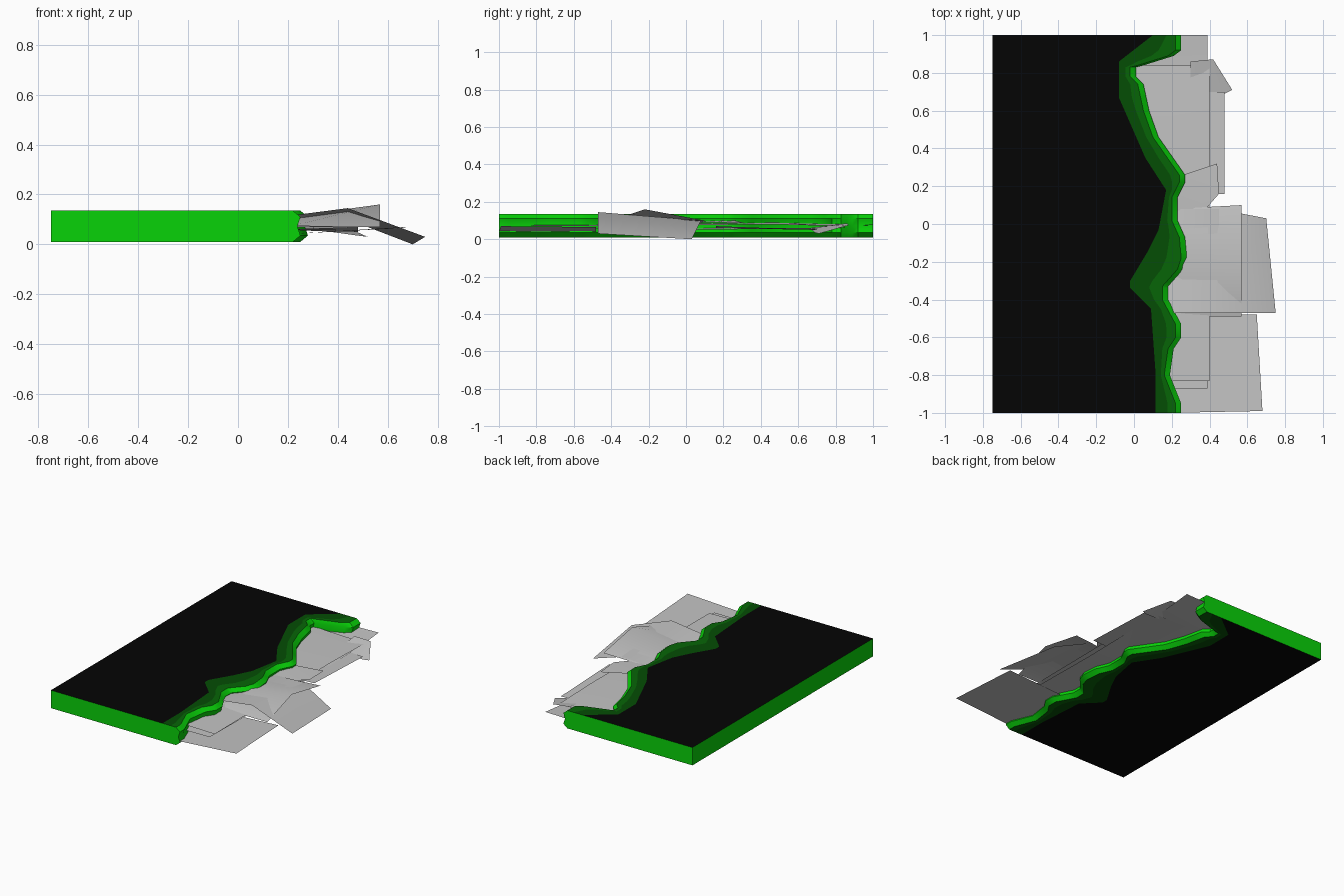
import bpy, math

old = bpy.data.objects.get("Cube")
if old:
    bpy.data.objects.remove(old, do_unlink=True)


def material(name, rgb):
    m = bpy.data.materials.new(name)
    m.use_nodes = True
    m.diffuse_color = (*rgb, 1)
    bsdf = m.node_tree.nodes["Principled BSDF"]
    bsdf.inputs["Base Color"].default_value = (*rgb, 1)
    bsdf.inputs["Roughness"].default_value = 0.8
    return m


black = material("black", (0.0015, 0.0015, 0.0015))
dark = material("dark green", (0.0015, 0.075, 0.0015))
mid = material("middle green", (0.002, 0.13, 0.002))
bright = material("bright green", (0.0025, 0.65, 0.0025))
grey = material("grey", (0.55, 0.55, 0.55))


def build(name, verts, faces, mats, slots, angle):
    """Mesh object with a material slot per face and smoothed soft edges."""
    me = bpy.data.meshes.new(name)
    me.from_pydata(verts, [], faces)
    for m in mats:
        me.materials.append(m)
    for poly, slot in zip(me.polygons, slots):
        poly.material_index = slot
    ob = bpy.data.objects.new(name, me)
    bpy.context.collection.objects.link(ob)
    bpy.context.view_layer.objects.active = ob
    ob.select_set(True)
    bpy.ops.object.shade_smooth_by_angle(angle=math.radians(angle))
    ob.select_set(False)


def sample(line, y):
    """x of a (y, x) polyline, ordered by falling y."""
    for (y0, x0), (y1, x1) in zip(line, line[1:]):
        if y0 >= y >= y1:
            return x0 + (x1 - x0) * (y0 - y) / (y0 - y1)
    return line[-1][1]


# Torn outline of the slab and the limit of its dark covering, as (y, x)
tear = [(1, .25), (.92, .25), (.89, .21), (.84, .05), (.83, .01), (.78, .01),
        (.74, .05), (.6, .08), (.46, .13), (.26, .27), (.22, .27), (.14, .23),
        (.02, .23), (-.07, .27), (-.18, .28), (-.24, .26), (-.33, .18),
        (-.4, .18), (-.53, .25), (-.6, .25), (-.66, .21), (-.8, .19),
        (-.95, .25), (-1, .25)]
cover = [(1, .10), (.86, -.08), (.67, -.08), (.35, .06), (.18, .17),
         (-.03, .13), (-.15, .07), (-.30, -.02), (-.34, -.02), (-.45, .09),
         (-.8, .115), (-1, .115)]

# Slab: a closed cross-section lofted along y
TOP, BOTTOM = .135, .01
rows = sorted({p[0] for p in tear + cover}, reverse=True)
verts = []
for y in rows:
    edge, inner = sample(tear, y), sample(cover, y)
    rim = edge - .03
    middle = inner + .6 * (rim - inner)
    verts += [(x, y, z) for x, z in (
        (-.75, TOP), (inner, TOP), (middle, TOP), (rim, TOP),
        (edge, TOP - .025), (edge - .012, .072), (edge, BOTTOM + .025),
        (rim, BOTTOM), (middle, BOTTOM), (inner, BOTTOM), (-.75, BOTTOM))]
column_mats = [0, 1, 2, 3, 3, 3, 3, 2, 1, 0, 3]
n = len(column_mats)
faces, slots = [], []
for r in range(len(rows) - 1):
    for c in range(n):
        d = (c + 1) % n
        faces.append((r * n + c, r * n + n + c, r * n + n + d, r * n + d))
        slots.append(column_mats[c])
last = (len(rows) - 1) * n
faces += [tuple(range(n)), tuple(last + c for c in reversed(range(n)))]
slots += [3, 3]
build("torn_slab", verts, faces, [black, dark, mid, bright], slots, 38)


def sheet(name, *strips):
    """Thin bent sheet through rows of points, front row first."""
    w = len(strips[0])
    pts = [p for s in strips for p in s]
    quads = [(r * w + c, r * w + c + 1, r * w + w + c + 1, r * w + w + c)
             for r in range(len(strips) - 1) for c in range(w - 1)]
    build(name, pts, quads, [grey], [0] * len(quads), 60)


# Loose sheets sticking out of the tear
sheet("long_lower_sheet",
      [(.17, -.87, .06), (.39, -.87, .062)],
      [(.17, 0, .06), (.39, 0, .05)],
      [(.0, .8, .06), (.39, .8, .06)],
      [(.0, 1, .07), (.39, 1, .08)])
sheet("long_upper_sheet",
      [(.17, -.83, .075), (.4, -.83, .07)],
      [(.17, 0, .085), (.4, 0, .075)],
      [(.1, .45, .09), (.4, .45, .08)],
      [(-.02, .84, .08), (.4, .84, .07)])
sheet("front_sheet",
      [(.18, -1, .04), (.68, -.99, .07)],
      [(.18, -.48, .04), (.65, -.48, .065)])
sheet("middle_sheet",
      [(.17, -.47, .11), (.44, -.47, .145), (.75, -.47, .03)],
      [(.2, .08, .09), (.44, .08, .1), (.70, .03, 0)])
sheet("middle_ridge_sheet",
      [(.2, -.49, .07), (.57, -.49, .07)],
      [(.2, -.22, .11), (.57, -.22, .16)],
      [(.2, .08, .085), (.57, .1, .1)])
sheet("back_sheet",
      [(.2, .16, .06), (.48, .16, .07)],
      [(.15, .70, .06), (.48, .70, .05)])
sheet("back_flap",
      [(.3, .66, .06), (.48, .69, .035), (.52, .71, .03)],
      [(.3, .86, .085), (.4, .87, .078), (.42, .87, .075)])
sheet("small_flap",
      [(.2, .02, .09), (.38, .08, .09)],
      [(.24, .2, .1), (.45, .16, .09)],
      [(.26, .26, .1), (.44, .32, .085)])
